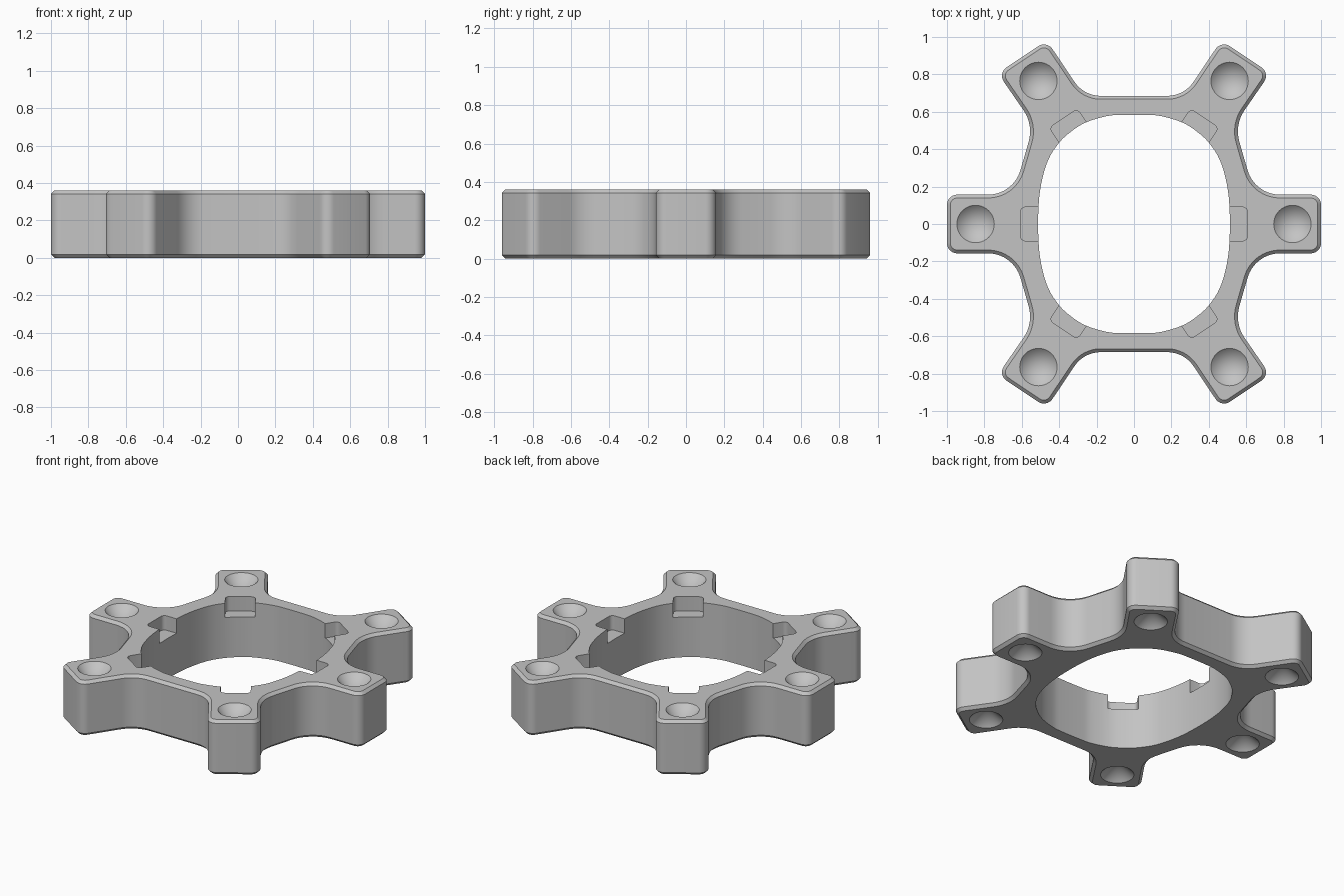
import bpy
import bmesh
from math import pi, tan, cos, sin, radians
from mathutils import Vector

if "Cube" in bpy.data.objects:
    bpy.data.objects.remove(bpy.data.objects["Cube"])

HEIGHT = 0.36
CHAMFER = 0.018
ARM_HALF = 0.157
DIAGONAL = radians(56.25)

grey = bpy.data.materials.new("light grey")
grey.use_nodes = True
grey.diffuse_color = (0.55, 0.55, 0.55, 1)
grey.node_tree.nodes["Principled BSDF"].inputs["Base Color"].default_value = grey.diffuse_color


def four_way(quarter):
    """Mirror a quarter outline in x and y into a closed loop."""
    half = quarter + [(-x, y, *r) for x, y, *r in reversed(quarter)]
    return half + [(x, -y, *r) for x, y, *r in reversed(half)]


def fillet(corners, steps=8):
    """Round every corner (x, y, radius) of a polygon."""
    points = []
    for i, (x, y, radius) in enumerate(corners):
        p = Vector((x, y))
        a = (Vector(corners[i - 1][:2]) - p).normalized()
        b = (Vector(corners[(i + 1) % len(corners)][:2]) - p).normalized()
        half_angle = a.angle(b) / 2
        reach = radius / tan(half_angle)
        centre = p + (a + b).normalized() * radius / sin(half_angle)
        start, end = p + a * reach - centre, p + b * reach - centre
        total = start.angle(end)
        for k in range(steps + 1):
            t = k / steps
            points.append(centre + (start * sin((1 - t) * total) + end * sin(t * total)) / sin(total))
    return points


def spline(knots, steps=4):
    """Closed smooth curve through the knots."""
    points = []
    n = len(knots)
    for i in range(n):
        a, b, c, d = (Vector(knots[(i + j) % n]) for j in (-1, 0, 1, 2))
        for k in range(steps):
            t = k / steps
            points.append(b + (c - a) * t / 2 + (a - b * 2.5 + c * 2 - d / 2) * t * t
                          + ((b - c) * 3 + d - a) * t ** 3 / 2)
    return points


def prism(name, points, bottom, top, chamfer=0):
    """Extrude an outline, optionally chamfering both rims."""
    bm = bmesh.new()
    base = bm.faces.new([bm.verts.new((p.x, p.y, bottom)) for p in points])
    extruded = bmesh.ops.extrude_face_region(bm, geom=[base], use_keep_orig=True)["geom"]
    lifted = [v for v in extruded if isinstance(v, bmesh.types.BMVert)]
    bmesh.ops.translate(bm, verts=lifted, vec=(0, 0, top - bottom))
    bmesh.ops.recalc_face_normals(bm, faces=bm.faces)
    if chamfer:
        rims = [e for e in bm.edges if abs(e.verts[0].co.z - e.verts[1].co.z) < 1e-5]
        bmesh.ops.bevel(bm, geom=rims, offset=chamfer, segments=1, affect="EDGES")
    mesh = bpy.data.meshes.new(name)
    bm.to_mesh(mesh)
    bm.free()
    obj = bpy.data.objects.new(name, mesh)
    bpy.context.collection.objects.link(obj)
    return obj


def along(angle, distance, side=0):
    """Point at a distance along an arm and offset to its left."""
    return (distance * cos(angle) - side * sin(angle), distance * sin(angle) + side * cos(angle))


# Six-armed ring body
outline = four_way([
    (1.0, ARM_HALF, 0.055),
    (0.645, ARM_HALF, 0.18),
    (0.537, 0.53, 0.2),
    (*along(DIAGONAL, 1.075, -ARM_HALF), 0.055),
    (*along(DIAGONAL, 1.075, ARM_HALF), 0.055),
    (0.268, 0.685, 0.17),
])
body = prism("six_arm_ring", fillet(outline), 0, HEIGHT, CHAMFER)
body.data.materials.append(grey)

# Central opening
opening = four_way([(0.511, 0.08), (0.497, 0.21), (0.46, 0.34), (0.4, 0.435),
                    (0.335, 0.495), (0.26, 0.542), (0.15, 0.576), (0.07, 0.583)])
cutters = [prism("opening_cutter", spline(opening), -0.1, HEIGHT + 0.1)]

# Inner notches and conical dimples for every arm
arms = [(0, 0.607, 0.847), (pi, 0.607, 0.847)]
arms += [(a, 0.68, 0.92) for a in (DIAGONAL, pi - DIAGONAL, pi + DIAGONAL, -DIAGONAL)]
for angle, notch_end, dimple in arms:
    corners = [(0.42, -0.09), (notch_end, -0.09), (notch_end, 0.09), (0.42, 0.09)]
    slot = fillet([(*along(angle, *c), 0.025) for c in corners], 4)
    cutters.append(prism("notch_cutter", slot, HEIGHT - 0.095, HEIGHT + 0.1))
    for z, turn in ((0.04, 0), (HEIGHT - 0.04, pi)):
        bpy.ops.mesh.primitive_cone_add(vertices=40, radius1=0.12, depth=0.12,
                                        location=(*along(angle, dimple), z), rotation=(turn, 0, 0))
        cutters.append(bpy.context.object)
        cutters[-1].name = "dimple_cutter"

bpy.ops.object.select_all(action="DESELECT")
body.select_set(True)
bpy.context.view_layer.objects.active = body
for cutter in cutters:
    cutter.hide_render = True
    cut = body.modifiers.new("cut", "BOOLEAN")
    cut.operation = "DIFFERENCE"
    cut.solver = "EXACT"
    cut.object = cutter
    bpy.ops.object.modifier_apply(modifier=cut.name)
    bpy.data.objects.remove(cutter)

bpy.ops.object.shade_smooth_by_angle(angle=radians(30))
